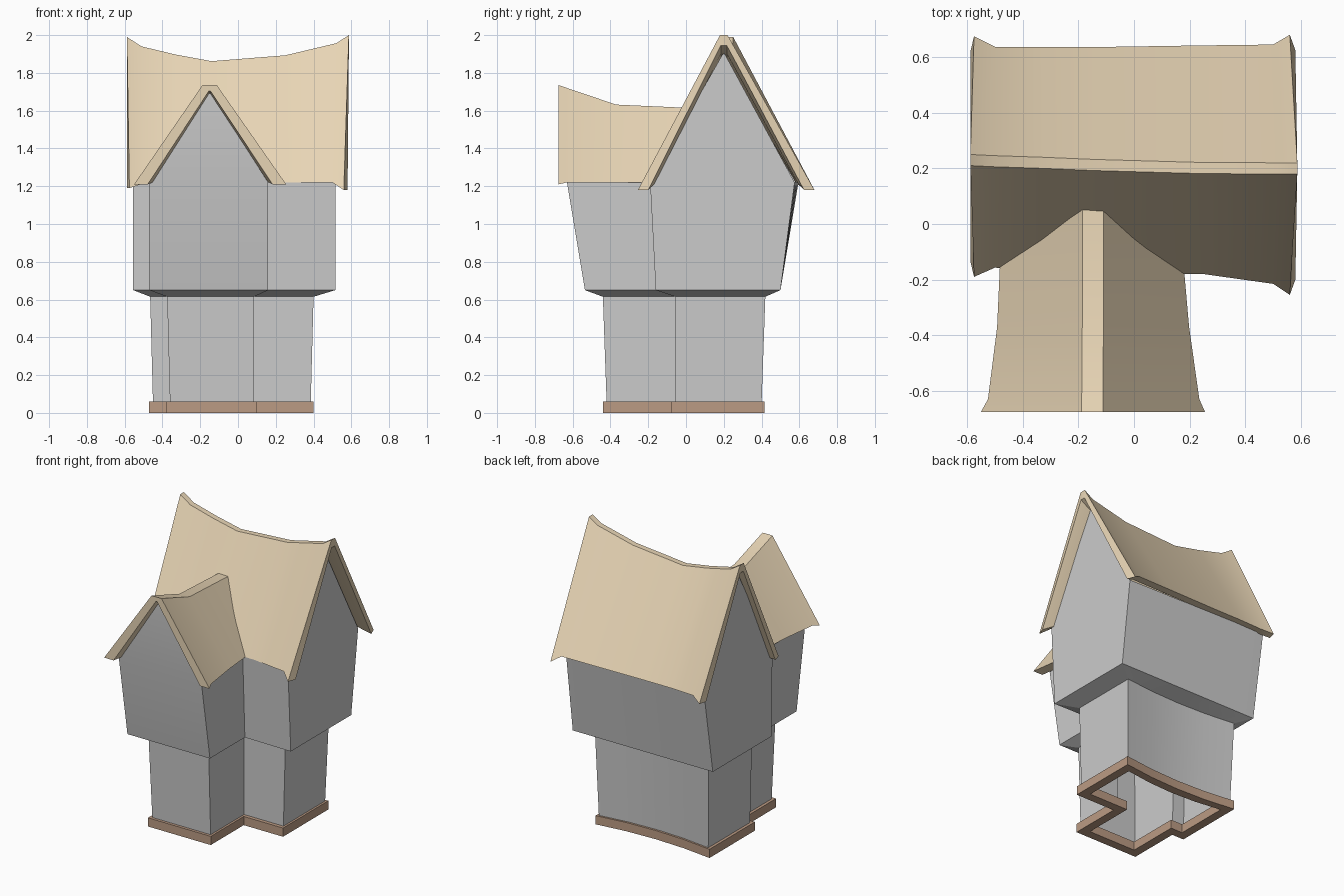
import bpy, bmesh, math

if "Cube" in bpy.data.objects:
    bpy.data.objects.remove(bpy.data.objects["Cube"])


def material(name, rgb):
    m = bpy.data.materials.new(name)
    m.diffuse_color = (*rgb, 1)
    m.use_nodes = True
    m.node_tree.nodes["Principled BSDF"].inputs["Base Color"].default_value = m.diffuse_color
    return m


def finish(name, bm, mat=None, closed=True):
    if closed:
        bmesh.ops.recalc_face_normals(bm, faces=bm.faces)
    me = bpy.data.meshes.new(name)
    bm.to_mesh(me)
    bm.free()
    ob = bpy.data.objects.new(name, me)
    bpy.context.collection.objects.link(ob)
    if mat:
        me.materials.append(mat)
    bpy.ops.object.select_all(action='DESELECT')
    ob.select_set(True)
    bpy.context.view_layer.objects.active = ob
    bpy.ops.object.shade_smooth_by_angle(angle=math.radians(25))
    return ob


def bridge(bm, a, b):
    n = len(a)
    for i in range(n):
        j = (i + 1) % n
        bm.faces.new((a[i], a[j], b[j], b[i]))


def ring(bm, pts):
    return [bm.verts.new(p) for p in pts]


def outline(z, xl, xr, wl, wr, yw, yfl, yfr, ybl, ybr, dip=0.0):
    """T-shaped plan: main block plus front wing, back wall bowed in by dip."""
    def yf(x):
        return yfl + (yfr - yfl) * (x - xl) / (xr - xl)
    back = [(xr + (xl - xr) * t, ybr + (ybl - ybr) * t - dip * 4 * t * (1 - t))
            for t in (0, 0.25, 0.5, 0.75, 1)]
    plan = [(xl, yfl), (wl, yf(wl)), (wl, yw), (wr, yw), (wr, yf(wr)), (xr, yfr)] + back
    return [(x, y, z) for x, y in plan]


roof_mat = material("thatch", (0.8, 0.66, 0.46))
wood_mat = material("wood", (0.5, 0.33, 0.23))

# Plinth: hollow wooden ring
bm = bmesh.new()
outer = (-0.47, 0.40, -0.38, 0.10, -0.44, -0.08, -0.08, 0.415, 0.415, 0.035)
inner = (-0.41, 0.34, -0.32, 0.04, -0.38, -0.02, -0.02, 0.355, 0.355, 0.035)
loops = [ring(bm, outline(z, *o)) for z, o in
         ((0, outer), (0.06, outer), (0.06, inner), (0, inner))]
for k in range(4):
    bridge(bm, loops[k], loops[(k + 1) % 4])
finish("plinth", bm, wood_mat)

# Walls: lower storey, sloped jetty, flared upper storey, three gables
bm = bmesh.new()
levels = [
    (0.05, -0.45, 0.385, -0.36, 0.085, -0.42, -0.055, -0.055, 0.40, 0.40, 0.035),
    (0.615, -0.465, 0.40, -0.375, 0.085, -0.44, -0.055, -0.055, 0.42, 0.42, 0.03),
    (0.65, -0.555, 0.515, -0.47, 0.16, -0.535, -0.14, -0.16, 0.50, 0.50, 0.0),
    (1.22, -0.555, 0.515, -0.47, 0.16, -0.63, -0.15, -0.19, 0.595, 0.575, 0.0),
]
loops = [ring(bm, outline(*lv)) for lv in levels]
for a, b in zip(loops, loops[1:]):
    bridge(bm, a, b)
top = loops[-1]
for i, j, apex in ((2, 3, (-0.155, -0.63, 1.71)),
                   (5, 6, (0.515, 0.20, 1.91)),
                   (10, 0, (-0.555, 0.23, 1.92))):
    bm.faces.new((top[i], top[j], bm.verts.new(apex)))
finish("walls", bm, closed=False)


def roof(name, stations, half, inner_half, thick, drop, to_xyz):
    """Loft a chevron slab. Station: ridge pos, outer eave pos, inner eave pos,
    low eave, ridge centre, high eave, ridge z, eave z."""
    bm = bmesh.new()
    rings = []
    for p, pe, pi, lo, c, hi, zr, ze in stations:
        prof = [(pe, lo, ze), (p, c - half, zr), (p, c + half, zr), (pe, hi, ze),
                (pi, hi - thick, ze), (p, c + inner_half, zr - drop),
                (p, c - inner_half, zr - drop), (pi, lo + thick, ze)]
        rings.append(ring(bm, [to_xyz(*q) for q in prof]))
    for a, b in zip(rings, rings[1:]):
        bridge(bm, a, b)
    for r in (rings[0], rings[-1]):
        for k in range(3):
            bm.faces.new((r[k], r[k + 1], r[6 - k], r[7 - k]))
    return finish(name, bm, roof_mat)


# Main roof: ridge along x, sagging in the middle, flared ends
roof("main_roof", [
    (-0.588, -0.575, -0.588, -0.19, 0.23, 0.675, 1.99, 1.19),
    (-0.51, -0.50, -0.50, -0.157, 0.226, 0.637, 1.94, 1.215),
    (-0.33, -0.33, -0.33, -0.165, 0.22, 0.636, 1.897, 1.22),
    (-0.14, -0.14, -0.14, -0.18, 0.212, 0.636, 1.862, 1.22),
    (0.25, 0.25, 0.25, -0.18, 0.201, 0.642, 1.893, 1.22),
    (0.52, 0.50, 0.50, -0.215, 0.20, 0.645, 1.957, 1.22),
    (0.587, 0.56, 0.58, -0.255, 0.20, 0.68, 2.0, 1.18),
], 0.02, 0.016, 0.055, 0.055, lambda p, q, z: (p, q, z))

# Wing roof: ridge along y, running back into the main roof
roof("wing_roof", [
    (-0.675, -0.675, -0.675, -0.55, -0.15, 0.255, 1.735, 1.21),
    (-0.63, -0.63, -0.63, -0.525, -0.15, 0.235, 1.72, 1.22),
    (-0.37, -0.37, -0.37, -0.492, -0.148, 0.198, 1.632, 1.22),
    (0.12, 0.12, 0.12, -0.47, -0.147, 0.155, 1.61, 1.22),
], 0.038, 0.004, 0.072, 0.03, lambda p, q, z: (q, p, z))
